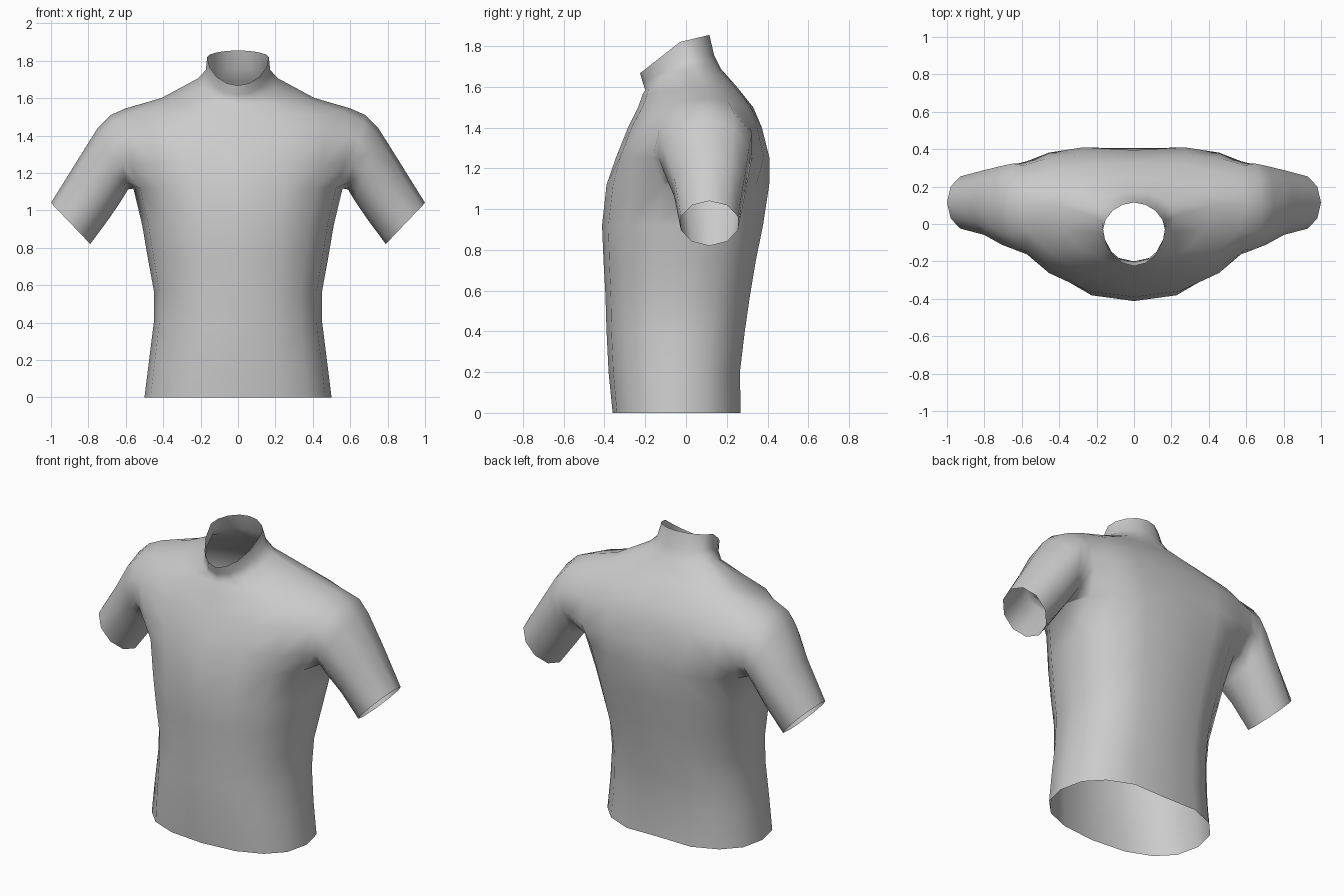
import bpy, bmesh
from math import sin, cos, pi

if "Cube" in bpy.data.objects:
    bpy.data.objects.remove(bpy.data.objects["Cube"])

bm = bmesh.new()


def ring(w, front, side, back, p=0.85, groove=0.0, skip=False):
    """Half cross-section, front centre to back centre.
    front/back = (y, z); side = (y towards front, y towards back, z)."""
    out = []
    for i in range(9):
        if skip and i == 4:
            out.append(None)          # gap for the armhole
            continue
        a = pi * i / 8
        c = abs(cos(a)) ** p if i != 4 else 0.0
        x = w * sin(a) ** p if i not in (0, 8) else 0.0
        ys = (side[0] + side[1]) / 2 if i == 4 else side[0] if i < 4 else side[1]
        end = front if i < 4 else back
        y = ys + (end[0] - ys) * c - (groove if i == 8 else 0)
        out.append(bm.verts.new((x, y, side[2] + (end[1] - side[2]) * c)))
    return out


def level(z, w, yf, ysf, ysb, yb, groove=0.025, skip=False):
    return ring(w, (yf, z), (ysf, ysb, z), (yb, z), groove=groove, skip=skip)


def bridge(a, b, closed=False):
    n = len(a)
    for i in range(n if closed else n - 1):
        quad = (a[i], a[(i + 1) % n], b[(i + 1) % n], b[i])
        if None not in quad:
            bm.faces.new(quad)


# Torso: hem up to the armpit
rings = [level(z, w, yf, ym, ym, yb) for z, w, yf, ym, yb in (
    (0.00, 0.50, -0.36, -0.04, 0.29),
    (0.20, 0.475, -0.38, -0.03, 0.285),
    (0.40, 0.45, -0.39, -0.02, 0.31),
    (0.57, 0.45, -0.395, 0.0, 0.335),
    (0.75, 0.483, -0.405, 0.03, 0.365),
    (0.92, 0.512, -0.412, 0.06, 0.40),
    (1.12, 0.56, -0.39, 0.10, 0.43))]
armpit = rings[-1]

# Chest and back panels beside the armhole
chest = level(1.25, 0.61, -0.345, -0.02, 0.27, 0.42, skip=True)
upper = level(1.40, 0.63, -0.285, -0.025, 0.26, 0.38, 0.015, skip=True)

# Shoulder yoke, neck base and slanted collar
shoulder = ring(0.60, (-0.235, 1.50), (0.11, 0.11, 1.545), (0.33, 1.50))
yoke = ring(0.41, (-0.212, 1.565), (0.10, 0.10, 1.60), (0.25, 1.60), 0.95)
neck = ring(0.215, (-0.20, 1.585), (0.04, 0.04, 1.705), (0.17, 1.69), 1.0)
collar = ring(0.172, (-0.212, 1.62), (0.01, 0.01, 1.75), (0.138, 1.755), 1.0)
rim = ring(0.165, (-0.225, 1.667), (-0.03, -0.03, 1.82), (0.115, 1.855), 1.05)
rings += [chest, upper, shoulder, yoke, neck, collar, rim]
for a, b in zip(rings, rings[1:]):
    bridge(a, b)

# Sleeve: grown from the armhole loop
loop = [armpit[4], armpit[3], chest[3], upper[3], shoulder[3],
        shoulder[4], shoulder[5], upper[5], chest[5], armpit[5]]
for (tx, tz), (bx, bz), yc, d in (
        ((0.68, 1.51), (0.588, 1.112), 0.095, 0.24),
        ((0.75, 1.44), (0.622, 1.055), 0.10, 0.222),
        ((0.86, 1.265), (0.69, 0.955), 0.115, 0.182),
        ((1.00, 1.04), (0.79, 0.82), 0.115, 0.147)):
    nxt = []
    for k in range(10):
        a = 2 * pi * k / 10
        t = (1 - cos(a)) / 2
        nxt.append(bm.verts.new((bx + (tx - bx) * t, yc - d * sin(a), bz + (tz - bz) * t)))
    bridge(loop, nxt, closed=True)
    loop = nxt

bmesh.ops.recalc_face_normals(bm, faces=bm.faces)
if sum(f.normal.y * f.calc_center_median().y for f in bm.faces) < 0:
    bmesh.ops.reverse_faces(bm, faces=bm.faces)
for f in bm.faces:
    f.smooth = True

mesh = bpy.data.meshes.new("shirt")
bm.to_mesh(mesh)
bm.free()
shirt = bpy.data.objects.new("shirt", mesh)
bpy.context.collection.objects.link(shirt)

# Other half
mirror = shirt.modifiers.new("mirror", 'MIRROR')
mirror.use_clip = True
